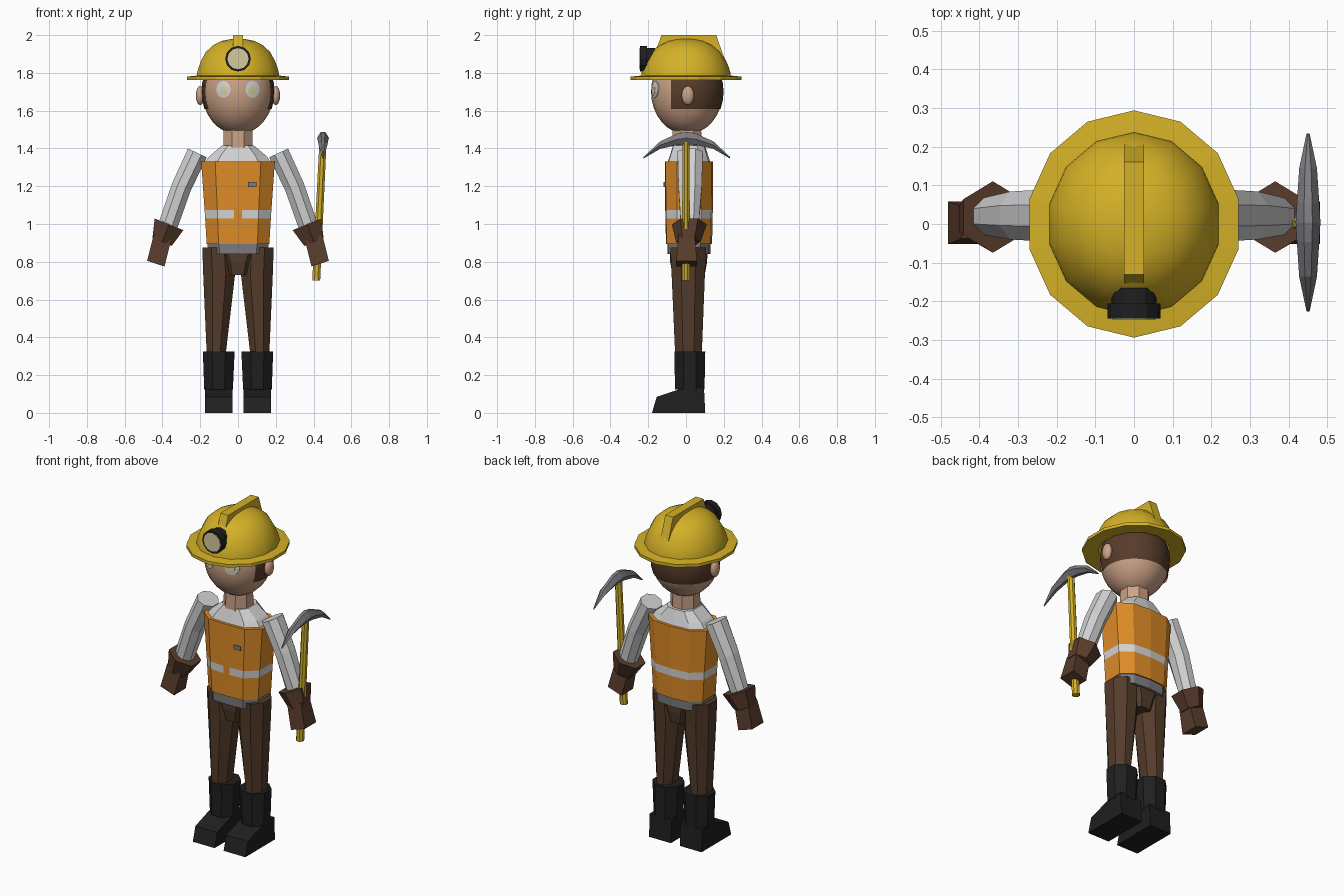
import bpy, bmesh, math
from mathutils import Matrix, Vector

cube = bpy.data.objects.get("Cube")
if cube:
    bpy.data.objects.remove(cube, do_unlink=True)


def material(name, r, g, b):
    m = bpy.data.materials.new(name)
    m.use_nodes = True
    m.diffuse_color = (r, g, b, 1)
    m.node_tree.nodes["Principled BSDF"].inputs["Base Color"].default_value = (r, g, b, 1)
    return m


YELLOW = material("helmet yellow", .66, .44, .02)
CREAM = material("lamp cream", .66, .60, .34)
BLACK = material("boot black", .014, .014, .014)
SKIN = material("skin", .60, .36, .24)
HAIR = material("hair brown", .095, .045, .024)
WHITE = material("shirt white", .65, .65, .66)
ORANGE = material("vest orange", .73, .26, .02)
GREY = material("steel grey", .20, .20, .22)
TROUSER = material("trouser brown", .088, .045, .024)
GLOVE = material("glove brown", .10, .045, .024)


def finish(name, bm, *mats, smooth=False):
    bmesh.ops.recalc_face_normals(bm, faces=bm.faces)
    me = bpy.data.meshes.new(name)
    bm.to_mesh(me)
    bm.free()
    ob = bpy.data.objects.new(name, me)
    bpy.context.collection.objects.link(ob)
    for m in mats:
        me.materials.append(m)
    if smooth:
        bpy.ops.object.select_all(action='DESELECT')
        ob.select_set(True)
        bpy.context.view_layer.objects.active = ob
        bpy.ops.object.shade_smooth_by_angle(angle=math.radians(50))
    return ob


def loft(name, rings, *mats, caps=True, rule=None, smooth=False):
    """Skin a row of equal rings; rule(layer, side) picks the material."""
    bm = bmesh.new()
    rows = [[bm.verts.new(p) for p in r] for r in rings]
    n = len(rows[0])
    for i, (a, b) in enumerate(zip(rows, rows[1:])):
        for j in range(n):
            k = (j + 1) % n
            f = bm.faces.new((a[j], a[k], b[k], b[j]))
            f.material_index = rule(i, j) if rule else 0
    if caps:
        bm.faces.new(rows[0])
        bm.faces.new(rows[-1])
    return finish(name, bm, *mats, smooth=smooth)


def limb(name, secs, n, mat, side=1, tilt=0):
    """Tapered tube; sections are x, y, z, half width, half depth."""
    t = math.radians(tilt)
    rings = []
    for x, y, z, w, d in secs:
        k = 1 / math.cos(math.pi / n)
        ring = []
        for i in range(n):
            a = 2 * math.pi * (i + .5) / n
            u = w * k * math.cos(a)
            ring.append((side * (x + u * math.cos(t)), y + d * k * math.sin(a), z + u * math.sin(t)))
        rings.append(ring)
    return loft(name, rings, mat)


def lathe(name, profile, mat, n=14, stretch=1.06, smooth=False, caps=False):
    rings = [[(r * math.sin(2 * math.pi * i / n), stretch * r * math.cos(2 * math.pi * i / n), z)
              for i in range(n)] for r, z in profile]
    return loft(name, rings, mat, caps=caps, smooth=smooth)


def ellipsoid(name, centre, radii, mat, cuts=(), smooth=True):
    bm = bmesh.new()
    m = Matrix.Translation(centre) @ Matrix.Diagonal((*radii, 1))
    bmesh.ops.create_uvsphere(bm, u_segments=24, v_segments=16, radius=1, matrix=m)
    for point, normal in cuts:
        bmesh.ops.bisect_plane(bm, geom=bm.verts[:] + bm.edges[:] + bm.faces[:],
                               plane_co=point, plane_no=normal, clear_inner=True)
    return finish(name, bm, mat, smooth=smooth)


def disc(name, centre, radius, depth, mat, n=12):
    bm = bmesh.new()
    m = Matrix.Translation(centre) @ Matrix.Rotation(math.pi / 2, 4, 'X')
    bmesh.ops.create_cone(bm, cap_ends=True, segments=n, radius1=radius, radius2=radius,
                          depth=depth, matrix=m)
    return finish(name, bm, mat)


def prism(name, outline, x0, x1, mat):
    return loft(name, [[(x, y, z) for y, z in outline] for x in (x0, x1)], mat)


# Head, hair and neck
HEAD, HEAD_R = Vector((0, .005, 1.70)), Vector((.19, .19, .225))
ellipsoid("head", HEAD, HEAD_R, SKIN)
ellipsoid("hair", HEAD, HEAD_R * 1.02, HAIR,
          cuts=[((0, -.08, 0), (0, 1, 0)), ((0, 0, 1.61), (0, 0, 1))])
limb("neck", [(0, .005, 1.36, .078, .078), (0, .005, 1.53, .075, .075)], 8, SKIN)


# Eyes are thin plates that follow the head surface
def eye_plate(name, cx, cz, rx, rz, lift, mat):
    bm = bmesh.new()
    rings = []
    for s in (.01, .5, 1):
        ring = []
        for i in range(14):
            a = 2 * math.pi * i / 14
            x, z = cx + s * rx * math.cos(a), cz + s * rz * math.sin(a)
            q = 1 - (x / HEAD_R.x) ** 2 - ((z - HEAD.z) / HEAD_R.z) ** 2
            ring.append((x, HEAD.y - HEAD_R.y * math.sqrt(q) - lift, z))
        rings.append(ring)
    rings.append([(x, y + lift + .003, z) for x, y, z in rings[-1]])
    bm.free()
    return loft(name, rings, mat)


for side, word in ((1, "left"), (-1, "right")):
    eye_plate(word + "_eye", side * .077, 1.713, .038, .045, .003, WHITE)
    eye_plate(word + "_iris", side * .073, 1.705, .021, .024, .005, CREAM)
    ellipsoid(word + "_ear", (side * .2, .01, 1.68), (.023, .033, .05), SKIN)

# Helmet with crest and lamp
lathe("helmet_dome", [(.225, 1.775), (.222, 1.80), (.214, 1.83), (.20, 1.865), (.175, 1.91),
                      (.135, 1.947), (.09, 1.969), (.045, 1.978), (.002, 1.981)], YELLOW, smooth=True)
lathe("helmet_brim", [(.19, 1.768), (.277, 1.762), (.277, 1.780), (.222, 1.786)], YELLOW)
prism("helmet_crest", [(-.18, 1.86), (-.13, 2.0), (.16, 2.0), (.205, 1.87), (0, 1.85)],
      -.026, .026, YELLOW)
disc("lamp_mount", (0, -.19, 1.875), .058, .05, BLACK)
disc("lamp_body", (0, -.225, 1.875), .068, .038, BLACK)
disc("lamp_lens", (0, -.244, 1.875), .056, .006, CREAM)


# Torso: bevelled box rings, with a narrow gap at the front centre
def torso_ring(z, w, d, cy=.016):
    half = [(.02, -d), (.62 * w, -d * .97), (w, -d * .5), (w, d * .5), (.62 * w, d * .93), (0, d)]
    pts = half + [(-x, y) for x, y in reversed(half[:-1])]
    return [(x, y + cy, z) for x, y in pts]


loft("shirt_hem", [torso_ring(.84, .158, .113), torso_ring(.91, .162, .115)], GREY)
loft("vest", [torso_ring(.895, .166, .122), torso_ring(1.03, .174, .125),
              torso_ring(1.075, .177, .126), torso_ring(1.33, .195, .128)], ORANGE, WHITE,
     rule=lambda layer, side: 1 if layer == 1 and side != 10 else 0)
loft("shirt_shoulders", [torso_ring(1.32, .18, .115), torso_ring(1.36, .15, .102),
                         torso_ring(1.415, .085, .085)], WHITE)
badge = [(-.118, 1.197), (-.112, 1.197), (-.112, 1.222), (-.118, 1.222)]
prism("vest_badge", badge, .053, .098, GREY)
limb("trouser_seat", [(0, .014, .73, .072, .085), (0, .014, .80, .10, .098),
                      (0, .014, .87, .15, .10)], 8, TROUSER)

# Limbs, built once for each side
shoe = [(-.18, 0), (-.155, .085), (0, .137), (.095, .137), (.102, 0)]
for side, word in ((1, "left"), (-1, "right")):
    limb(word + "_sleeve", [(.215, .022, 1.376, .055, .067), (.300, .022, 1.195, .053, .062),
                            (.368, .020, 1.00, .052, .048)], 8, WHITE, side, 25)
    limb(word + "_glove_cuff", [(.365, .018, .998, .082, .080), (.402, .012, .905, .055, .056)],
         6, GLOVE, side, 22)
    limb(word + "_hand", [(.400, .004, .93, .048, .042), (.435, .003, .79, .048, .055)],
         4, GLOVE, side, 18)
    limb(word + "_trouser_leg", [(.115, .013, .32, .051, .071), (.10, .012, .73, .084, .088),
                                 (.107, .012, .875, .082, .095)], 8, TROUSER, side)
    limb(word + "_boot_shaft", [(.103, .02, .125, .076, .078), (.102, .02, .325, .084, .082)],
         8, BLACK, side)
    prism(word + "_boot_foot", shoe, side * .03, side * .175, BLACK)

# Pickaxe held in the left hand
limb("pick_handle", [(.414, 0, .70, .021, .021), (.45, 0, 1.44, .019, .019)], 8, YELLOW)
blade = [(.23, 1.35, .004, .004), (.14, 1.418, .023, .020), (.05, 1.448, .029, .030)]
blade += [(0, 1.455, .032, .033)] + [(-y, *rest) for y, *rest in reversed(blade)]
loft("pick_head", [[(.45 + a * w, y + .004, z + b * h) for a, b in
                    ((-1, 0), (-.35, 1), (.35, 1), (1, 0), (.35, -1), (-.35, -1))]
                   for y, z, w, h in blade], GREY)
